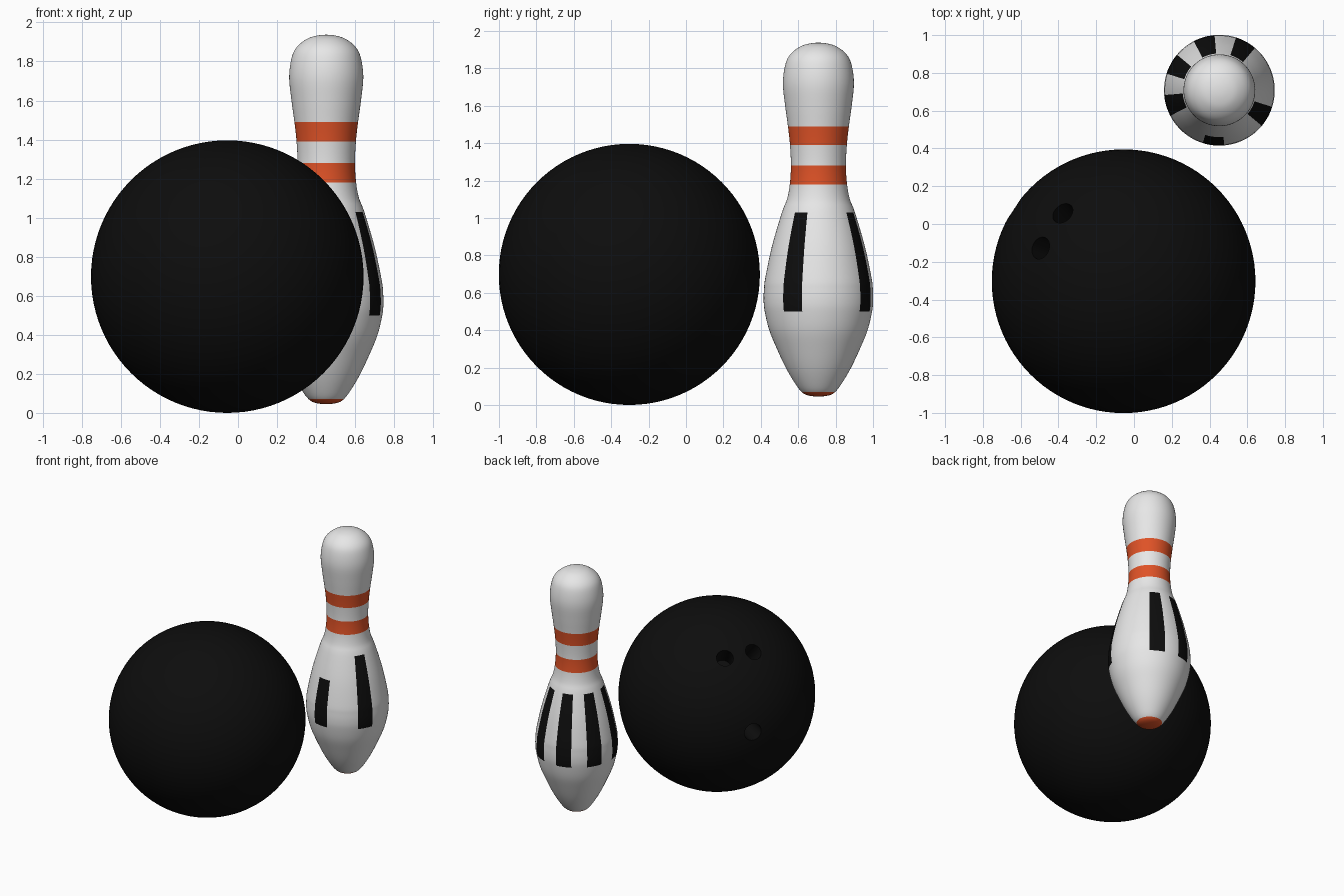
import bpy, bmesh, math
from mathutils import Vector

if "Cube" in bpy.data.objects:
    bpy.data.objects.remove(bpy.data.objects["Cube"])


def material(name, rgb):
    m = bpy.data.materials.new(name)
    m.diffuse_color = (*rgb, 1)
    m.use_nodes = True
    m.node_tree.nodes["Principled BSDF"].inputs["Base Color"].default_value = m.diffuse_color
    return m


BLACK = material("black", (0.004, 0.004, 0.004))
WHITE = material("white", (0.8, 0.8, 0.8))
ORANGE = material("orange", (0.74, 0.085, 0.02))


def add_object(name, bm, mats):
    mesh = bpy.data.meshes.new(name)
    bm.to_mesh(mesh)
    bm.free()
    for m in mats:
        mesh.materials.append(m)
    ob = bpy.data.objects.new(name, mesh)
    bpy.context.collection.objects.link(ob)
    return ob


def smooth(ob, angle):
    bpy.ops.object.select_all(action='DESELECT')
    bpy.context.view_layer.objects.active = ob
    ob.select_set(True)
    bpy.ops.object.shade_smooth_by_angle(angle=math.radians(angle))


# Ball, with three finger holes drilled toward its centre
CENTRE, RADIUS = Vector((-0.055, -0.303, 0.698)), 0.698
bm = bmesh.new()
bmesh.ops.create_uvsphere(bm, u_segments=96, v_segments=48, radius=RADIUS)
bmesh.ops.translate(bm, verts=bm.verts, vec=CENTRE)
ball = add_object("ball", bm, [BLACK])

HOLES = [((-0.323, 0.361, 0.502), 0.06), ((-0.44, 0.176, 0.511), 0.06),
         ((-0.582, 0.384, 0.0), 0.064)]
cutters = []
for i, (direction, r) in enumerate(HOLES):
    d = Vector(direction).normalized()
    bm = bmesh.new()
    bmesh.ops.create_cone(bm, cap_ends=True, segments=32, radius1=r, radius2=r, depth=0.4)
    cutter = add_object(f"hole_cutter_{i + 1}", bm, [BLACK])
    cutter.location = CENTRE + d * RADIUS
    cutter.rotation_mode = 'QUATERNION'
    cutter.rotation_quaternion = d.to_track_quat('Z', 'Y')
    cutter.hide_render = True
    mod = ball.modifiers.new(f"hole_{i + 1}", 'BOOLEAN')
    mod.operation, mod.solver, mod.object = 'DIFFERENCE', 'EXACT', cutter
    cutters.append(cutter)
bpy.context.view_layer.objects.active = ball
ball.select_set(True)
bpy.context.view_layer.update()
for mod in list(ball.modifiers):
    bpy.ops.object.modifier_apply(modifier=mod.name)
for cutter in cutters:
    bpy.data.objects.remove(cutter)
smooth(ball, 35)

# Pin profile (radius, height); points sit on every colour border
PROFILE = [(0, .045), (.055, .051), (.09, .07), (.128, .12), (.175, .2), (.222, .3),
           (.263, .4), (.287, .5), (.293, .56), (.291, .62), (.284, .68), (.248, .85),
           (.195, 1.03), (.168, 1.1), (.153, 1.18), (.147, 1.28), (.152, 1.39),
           (.163, 1.49), (.178, 1.6), (.19, 1.72), (.177, 1.82), (.15, 1.875),
           (.1, 1.915), (.05, 1.932), (0, 1.937)]


def spline(points, steps):
    """Smooth curve through the points, mirrored past the axis at both ends."""
    p = [Vector(q) for q in points]
    flip = lambda v: Vector((-v.x, v.y))
    p = [flip(p[1])] + p + [flip(p[-2])]
    out = []
    for a, b, c, d in zip(p, p[1:], p[2:], p[3:]):
        for k in range(steps):
            t = k / steps
            out.append(0.5 * (2 * b + (c - a) * t + (2 * a - 5 * b + 4 * c - d) * t ** 2
                              + (3 * b - a - 3 * c + d) * t ** 3))
    return out + [p[-2]]


# Plain upright bars: start angle, bottom, top (each 22.5 degrees wide)
BARS = [(50, .5, 1.03), (95, .5, 1.03), (140, .5, 1.03), (185, .5, 1.03),
        (252.5, .5, .85), (320, .5, 1.03)]


def pin_colour(c):
    if c.z < .07 or 1.18 < c.z < 1.28 or 1.39 < c.z < 1.49:
        return 1
    angle = math.degrees(math.atan2(c.y, c.x)) % 360
    return 2 if any(a < angle < a + 22.5 and lo < c.z < hi for a, lo, hi in BARS) else 0


# Pin, revolved with seams aligned to the bars
SEG = 96
curve = spline(PROFILE, 4)
bm = bmesh.new()
rings = []
for r, z in curve[1:-1]:
    rings.append([bm.verts.new((r * math.cos(a), r * math.sin(a), z))
                  for a in (math.radians(5 + 360 * s / SEG) for s in range(SEG))])
bottom = bm.verts.new((0, 0, curve[0].y))
top = bm.verts.new((0, 0, curve[-1].y))
for s in range(SEG):
    n = (s + 1) % SEG
    bm.faces.new((bottom, rings[0][n], rings[0][s]))
    bm.faces.new((top, rings[-1][s], rings[-1][n]))
    for lo, hi in zip(rings, rings[1:]):
        bm.faces.new((lo[s], lo[n], hi[n], hi[s]))
for f in bm.faces:
    f.material_index = pin_colour(f.calc_center_median())
pin = add_object("pin", bm, [WHITE, ORANGE, BLACK])
pin.location = (0.452, 0.708, 0)
smooth(pin, 40)
